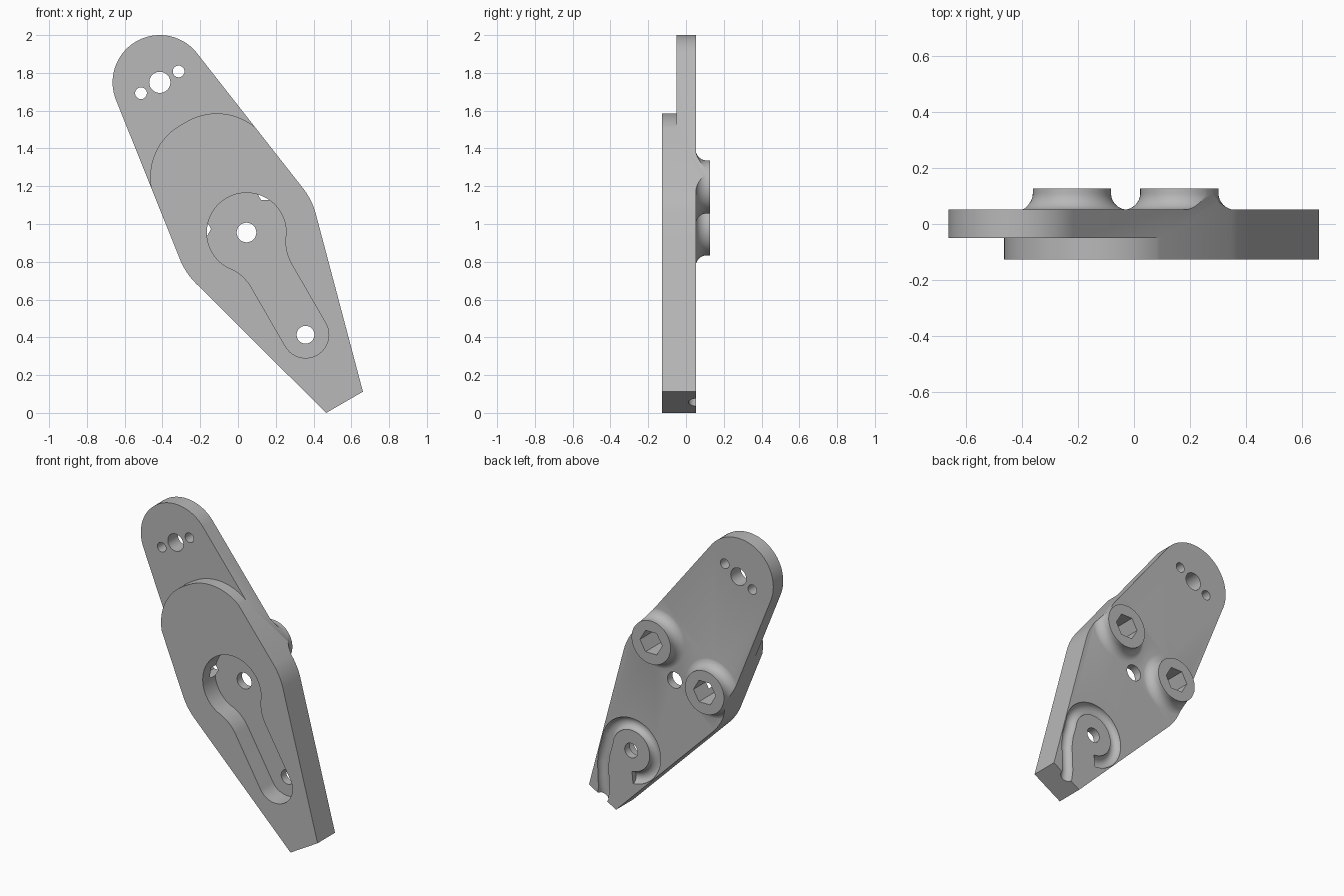
import bpy, bmesh, math
from mathutils import Vector

cube = bpy.data.objects.get("Cube")
if cube:
    bpy.data.objects.remove(cube, do_unlink=True)

TILT = math.radians(30)
C, S = math.cos(TILT), math.sin(TILT)
FRONT, STEP, FLOOR, BACK, TOP = -0.127, -0.05, 0.0, 0.052, 0.127

gray = bpy.data.materials.new("plain_gray")
gray.use_nodes = True
gray.diffuse_color = (0.48, 0.48, 0.48, 1)
gray.node_tree.nodes["Principled BSDF"].inputs["Base Color"].default_value = gray.diffuse_color


def place(u, v, y):
    """u runs across the arm, v along it, y through its thickness."""
    return Vector((0.045 + u * C - v * S, y, 0.955 + u * S + v * C))


def arc(cu, cv, r, a0, a1, n=32):
    angles = [math.radians(a0 + (a1 - a0) * i / n) for i in range(n + 1)]
    return [(cu + r * math.cos(a), cv + r * math.sin(a)) for a in angles]


def mirrored(half):
    return half + [(-u, v) for u, v in reversed(half) if abs(u) > 1e-6]


def finish(bm, name):
    bmesh.ops.recalc_face_normals(bm, faces=bm.faces)
    mesh = bpy.data.meshes.new(name)
    bm.to_mesh(mesh)
    bm.free()
    mesh.materials.append(gray)
    obj = bpy.data.objects.new(name, mesh)
    bpy.context.collection.objects.link(obj)
    return obj


def prism(name, points, y0, y1):
    bm = bmesh.new()
    rings = [[bm.verts.new(place(u, v, y)) for u, v in points] for y in (y0, y1)]
    n = len(points)
    for ring in rings:
        bm.faces.new(ring)
    for i in range(n):
        j = (i + 1) % n
        bm.faces.new((rings[0][i], rings[0][j], rings[1][j], rings[1][i]))
    return finish(bm, name)


def disc(name, u, v, r, y0, y1, sides=40, turn=0):
    return prism(name, arc(u, v, r, turn, turn + 360, sides)[:-1], y0, y1)


def lathe(name, u, v, profile, sides=64):
    bm = bmesh.new()
    rings = [[bm.verts.new(place(a, b, y)) for a, b in arc(u, v, r, 0, 360, sides)[:-1]]
             for r, y in profile]
    for low, high in zip(rings, rings[1:]):
        for i in range(sides):
            j = (i + 1) % sides
            bm.faces.new((low[i], low[j], high[j], high[i]))
    bm.faces.new(rings[0])
    bm.faces.new(rings[-1])
    return finish(bm, name)


def combine(target, tool, operation):
    mod = target.modifiers.new(tool.name, 'BOOLEAN')
    mod.object, mod.operation, mod.solver = tool, operation, 'EXACT'
    deps = bpy.context.evaluated_depsgraph_get()
    mesh = bpy.data.meshes.new_from_object(target.evaluated_get(deps))
    target.modifiers.clear()
    target.data = mesh
    bpy.data.objects.remove(tool, do_unlink=True)


# Arm slab with two flared bosses on the back
arm = prism("lever_arm", [(-1, -2), (1, -2), (1, 2), (-1, 2)], FRONT, BACK)
BOSS_U, BOSS_V, BOSS_R, FLARE = 0.222, 0.15, 0.14, 0.06
flare = [(BOSS_R + FLARE + r, BACK - 0.001 + FLARE + y)
         for r, y in arc(0, 0, FLARE, -90, -180, 12)]
for side in (-1, 1):
    profile = [(0.2, 0.02)] + flare + [(BOSS_R, TOP)]
    combine(arm, lathe("boss", side * BOSS_U, BOSS_V, profile), 'UNION')

# Trim to the arm outline: round tip, wide shoulder, narrow straight foot
TIP_V, TIP_R, WIDE_R, FOOT_U, FOOT_V = 0.918, 0.25, 0.38, 0.1125, -1.038
upper = math.degrees(math.asin((WIDE_R - TIP_R) / TIP_V))
lower = math.degrees(math.atan2(FOOT_V, FOOT_U)
                     + math.acos(WIDE_R / math.hypot(FOOT_U, FOOT_V)))
half = ([(FOOT_U, FOOT_V)] + arc(0, 0, WIDE_R, lower, upper, 12)
        + arc(0, TIP_V, TIP_R, upper, 90, 28))
combine(arm, prism("outline", mirrored(half), -0.3, 0.3), 'INTERSECT')

# Thinner upper arm, leaving a rounded step on the front
step = arc(0.021, 0.351, 0.316, 0, 90) + arc(-0.021, 0.351, 0.316, 90, 180)
step += [(-0.6, 0.351), (-0.6, 1.4), (0.6, 1.4), (0.6, 0.351)]
combine(arm, prism("step", step, -0.3, STEP), 'DIFFERENCE')

# Keyhole pocket on the front
PIN_V, SLOT_R, POCKET_R, NECK_R, NECK_V = -0.625, 0.123, 0.21, 0.245, -0.265
neck_u = SLOT_R + NECK_R
neck = math.degrees(math.atan2(NECK_V, neck_u))
pocket = (arc(0, PIN_V, SLOT_R, -90, 0, 20)
          + arc(neck_u, NECK_V, NECK_R, 180, 180 + neck, 12)
          + arc(0, 0, POCKET_R, neck, 90, 28))
combine(arm, prism("pocket", mirrored(pocket), -0.3, FLOOR), 'DIFFERENCE')

# Blind hexagonal sockets in the bosses
for side in (-1, 1):
    socket = disc("socket", side * BOSS_U, BOSS_V, 0.08, STEP, 0.3, 6, -30)
    combine(arm, socket, 'DIFFERENCE')

# Through holes
for u, v, r in ((0, 0, 0.052), (0, PIN_V, 0.047), (0, TIP_V, 0.056),
                (-0.115, TIP_V, 0.031), (0.115, TIP_V, 0.031)):
    combine(arm, disc("hole", u, v, r, -0.3, 0.3), 'DIFFERENCE')

# Hooked half-round cord groove on the back of the foot
path = [(0, -1.1), (0, -1.03), (0.02, -0.985), (0.06, -0.92), (0.105, -0.85),
        (0.135, -0.78)] + arc(0, PIN_V, 0.172, -25, 237, 48)
curve = bpy.data.curves.new("groove", 'CURVE')
curve.dimensions = '3D'
curve.bevel_depth, curve.bevel_resolution, curve.use_fill_caps = 0.04, 5, True
spline = curve.splines.new('POLY')
spline.points.add(len(path) - 1)
for point, (u, v) in zip(spline.points, path):
    point.co = (*place(u, v, BACK + 0.001), 1)
tube = bpy.data.objects.new("groove_path", curve)
bpy.context.collection.objects.link(tube)
bm = bmesh.new()
bm.from_mesh(bpy.data.meshes.new_from_object(
    tube.evaluated_get(bpy.context.evaluated_depsgraph_get())))
bpy.data.objects.remove(tube, do_unlink=True)
bmesh.ops.remove_doubles(bm, verts=bm.verts, dist=0.0001)
combine(arm, finish(bm, "groove"), 'DIFFERENCE')

# Smooth the curved walls, keep the edges crisp
bpy.ops.object.select_all(action='DESELECT')
arm.select_set(True)
bpy.context.view_layer.objects.active = arm
bpy.ops.object.shade_smooth_by_angle(angle=math.radians(30))
